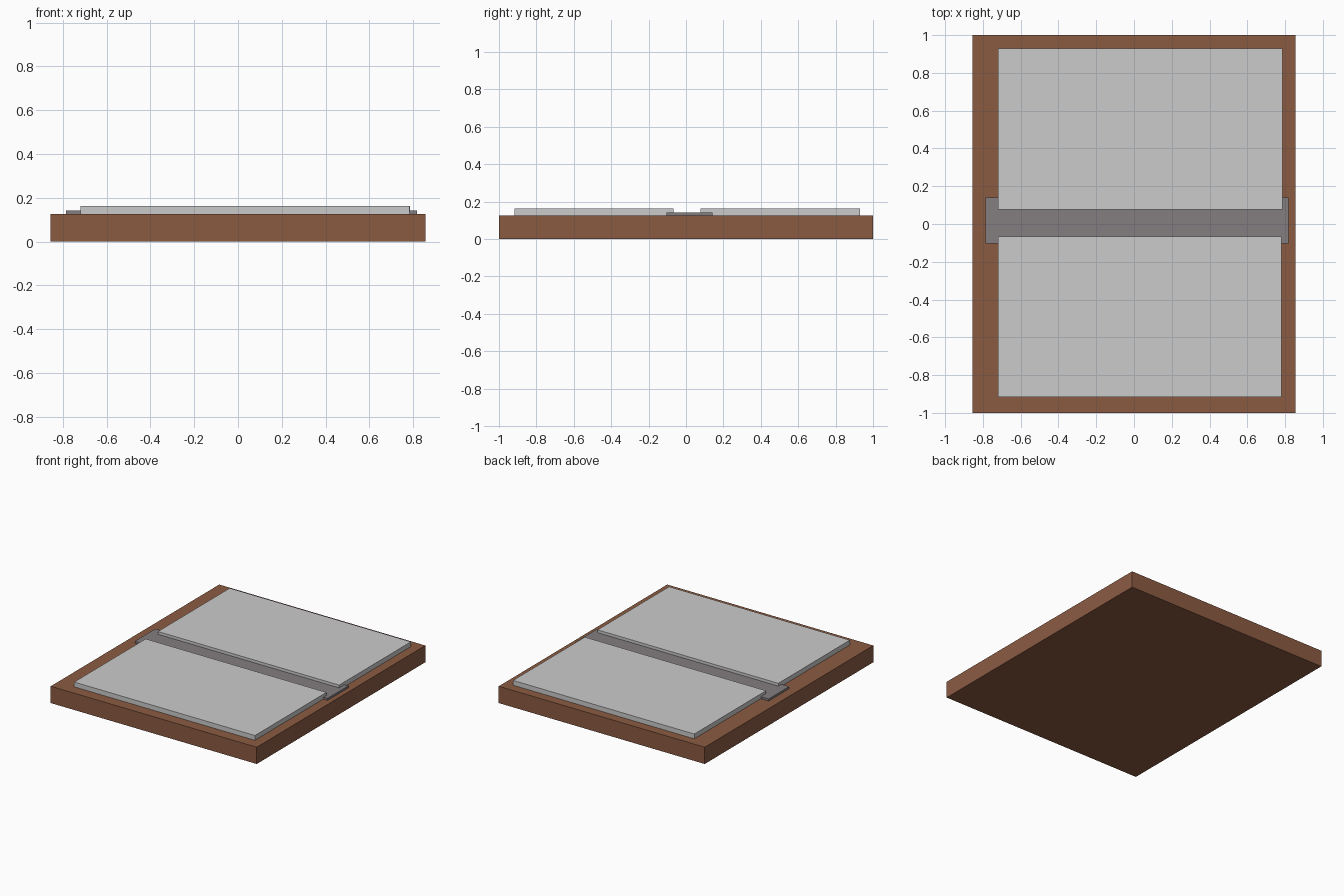
import bpy
import bmesh
from mathutils import Vector

if "Cube" in bpy.data.objects:
    bpy.data.objects.remove(bpy.data.objects["Cube"])


def material(name, color):
    mat = bpy.data.materials.new(name)
    mat.diffuse_color = (*color, 1)
    mat.use_nodes = True
    mat.node_tree.nodes["Principled BSDF"].inputs["Base Color"].default_value = mat.diffuse_color
    return mat


def box(name, low, high, mat=None):
    """Axis-aligned box between two opposite corners."""
    low, high = Vector(low), Vector(high)
    bm = bmesh.new()
    bmesh.ops.create_cube(bm, size=1)
    bmesh.ops.scale(bm, vec=high - low, verts=bm.verts)
    mesh = bpy.data.meshes.new(name)
    bm.to_mesh(mesh)
    bm.free()
    obj = bpy.data.objects.new(name, mesh)
    obj.location = (low + high) / 2
    bpy.context.collection.objects.link(obj)
    if mat:
        mesh.materials.append(mat)
    return obj


BASE_TOP = 0.126
brown = material("brown", (0.26, 0.105, 0.055))
dark_grey = material("dark_grey", (0.23, 0.21, 0.215))

# Brown board standing on the ground
box("base_board", (-0.856, -1, 0), (0.856, 1, BASE_TOP), brown)

# Thin strip across the middle, slightly wider than the plates
box("centre_strip", (-0.785, -0.104, BASE_TOP), (0.818, 0.141, 0.141), dark_grey)

# Two raised plates overlapping the strip's edges
for name, y0, y1, right in (("front_plate", -0.916, -0.067, 0.782),
                            ("back_plate", 0.078, 0.93, 0.786)):
    box(name, (-0.72, y0, BASE_TOP), (right, y1, 0.162))
